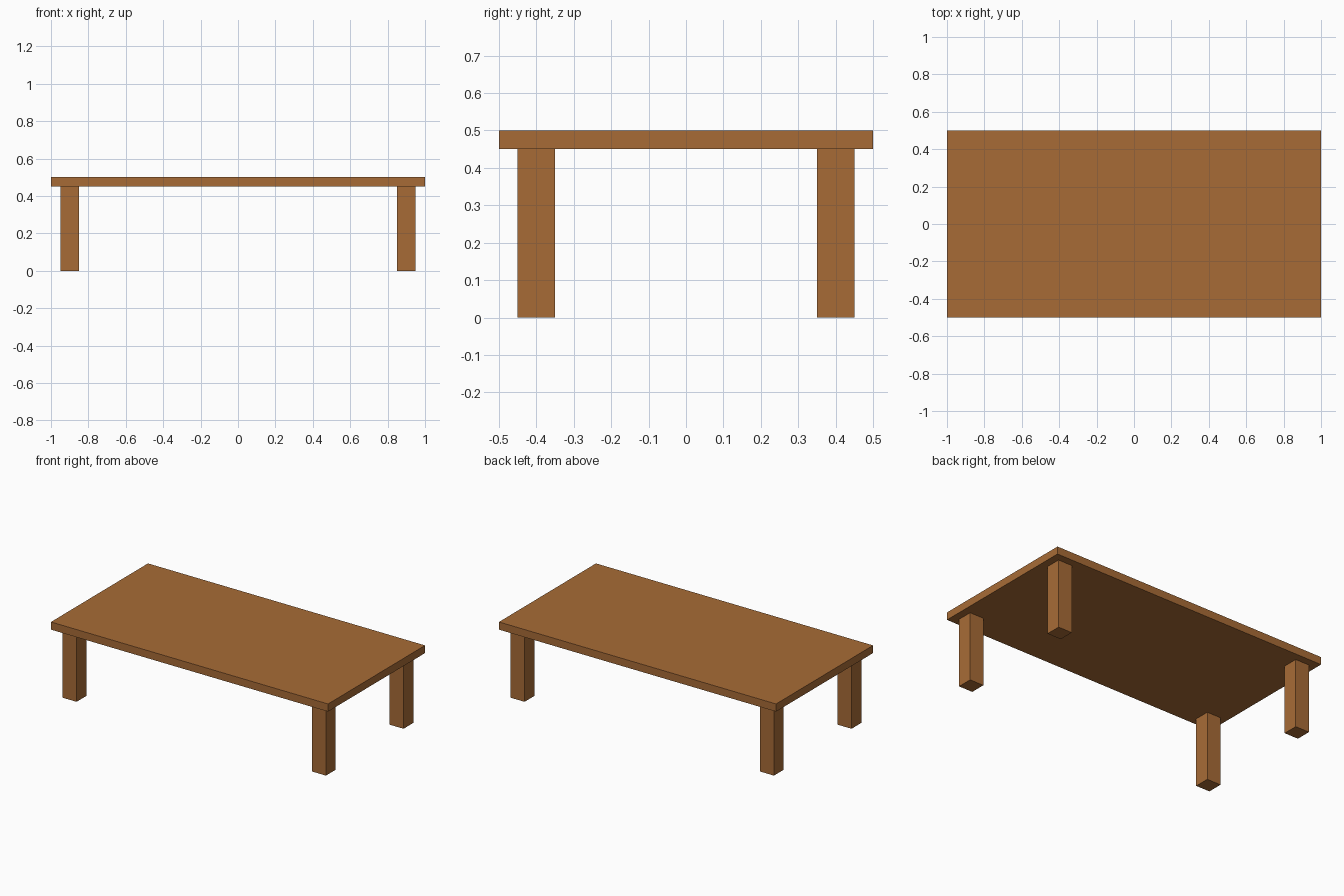
import bpy

if "Cube" in bpy.data.objects:
    bpy.data.objects.remove(bpy.data.objects["Cube"])

# Single wood colour
wood = bpy.data.materials.new("brown wood")
wood.diffuse_color = (0.39, 0.148, 0.037, 1.0)
wood.use_nodes = True
wood.node_tree.nodes["Principled BSDF"].inputs["Base Color"].default_value = wood.diffuse_color


def box(name, size, centre):
    """Add a flat-shaded box with its mesh at real size."""
    bpy.ops.mesh.primitive_cube_add(size=1, location=centre)
    obj = bpy.context.object
    obj.name = name
    for v in obj.data.vertices:
        v.co = [c * s for c, s in zip(v.co, size)]
    obj.data.materials.append(wood)
    return obj


# Table top
box("table_top", (2.0, 1.0, 0.05), (0, 0, 0.475))

# Four square legs, set in from the corners
for side_y, y in (("front", -0.4), ("back", 0.4)):
    for side_x, x in (("left", -0.9), ("right", 0.9)):
        box(f"{side_y}_{side_x}_leg", (0.1, 0.1, 0.45), (x, y, 0.225))
